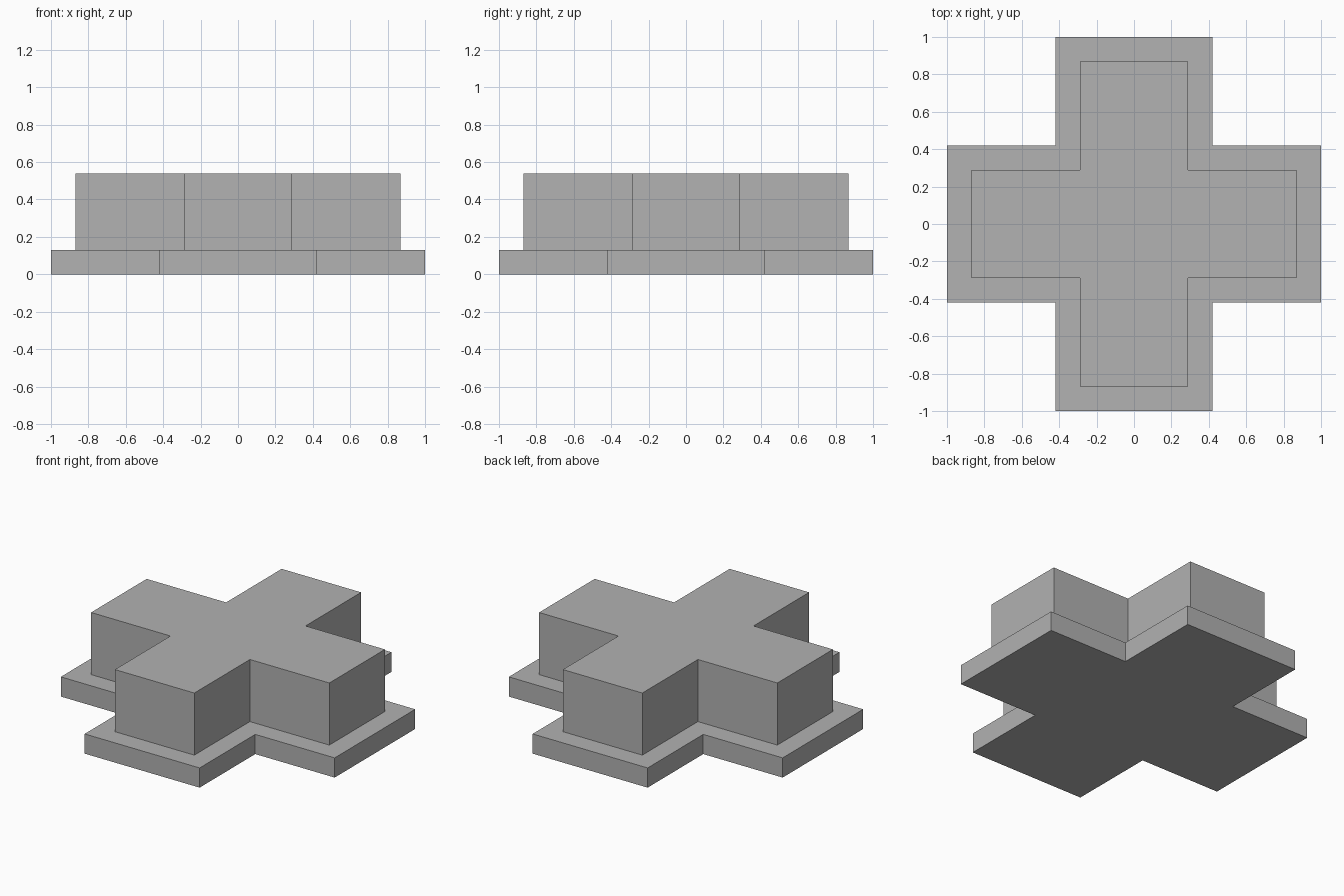
import bpy
import bmesh

cube = bpy.data.objects.get("Cube")
if cube:
    bpy.data.objects.remove(cube, do_unlink=True)

# Single plain grey
GREY = (0.445, 0.445, 0.445, 1.0)
grey = bpy.data.materials.new("plain_grey")
grey.use_nodes = True
grey.diffuse_color = GREY
grey.node_tree.nodes["Principled BSDF"].inputs["Base Color"].default_value = GREY


def cross_prism(name, reach, half_width, bottom, top):
    """Equal-armed cross outline, extruded from bottom to top."""
    # One corner of the outline, turned through four quarter turns
    outline = []
    corner = [(reach, -half_width), (reach, half_width), (half_width, half_width)]
    for _ in range(4):
        outline += corner
        corner = [(-y, x) for x, y in corner]

    bm = bmesh.new()
    base = bm.faces.new([bm.verts.new((x, y, bottom)) for x, y in outline])
    extruded = bmesh.ops.extrude_face_region(bm, geom=[base], use_keep_orig=True)
    raised = [v for v in extruded["geom"] if isinstance(v, bmesh.types.BMVert)]
    bmesh.ops.translate(bm, verts=raised, vec=(0, 0, top - bottom))
    bmesh.ops.recalc_face_normals(bm, faces=bm.faces)

    mesh = bpy.data.meshes.new(name)
    bm.to_mesh(mesh)
    bm.free()
    mesh.materials.append(grey)
    obj = bpy.data.objects.new(name, mesh)
    bpy.context.collection.objects.link(obj)
    return obj


# Wide thin plinth with the taller, narrower block standing on it
cross_prism("base_plinth", 1.0, 0.42, 0.0, 0.13)
cross_prism("upper_block", 0.87, 0.29, 0.13, 0.54)
